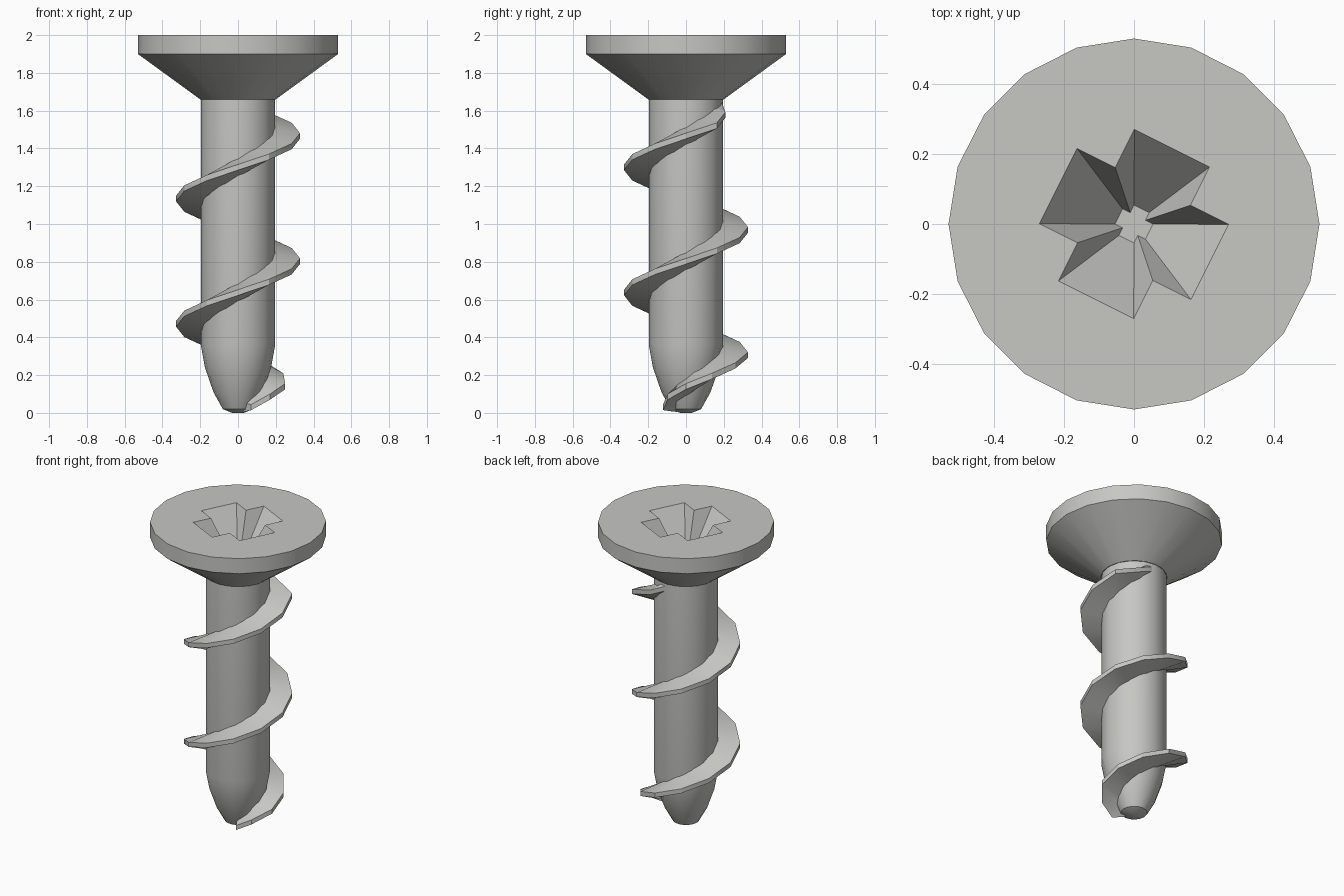
import bpy, bmesh, math
from math import sin, cos, pi, radians

if "Cube" in bpy.data.objects:
    bpy.data.objects.remove(bpy.data.objects["Cube"])

steel = bpy.data.materials.new("grey steel")
steel.diffuse_color = (0.57, 0.57, 0.55, 1)
steel.use_nodes = True
steel.node_tree.nodes["Principled BSDF"].inputs["Base Color"].default_value = steel.diffuse_color


def make(name, verts, faces, smooth=True):
    me = bpy.data.meshes.new(name)
    me.from_pydata(verts, [], faces)
    bm = bmesh.new()
    bm.from_mesh(me)
    bmesh.ops.recalc_face_normals(bm, faces=bm.faces)
    bm.to_mesh(me)
    bm.free()
    me.materials.append(steel)
    ob = bpy.data.objects.new(name, me)
    bpy.context.collection.objects.link(ob)
    return ob


def loft(name, rings, closed_caps=True):
    """Skin a list of equal-length vertex rings and cap both ends."""
    n = len(rings[0])
    verts = [v for r in rings for v in r]
    faces = [(k * n + i, k * n + (i + 1) % n, (k + 1) * n + (i + 1) % n, (k + 1) * n + i)
             for k in range(len(rings) - 1) for i in range(n)]
    faces += [tuple(range(n)), tuple(range(len(verts) - n, len(verts)))]
    return make(name, verts, faces)


def lathe(name, profile, n):
    return loft(name, [[(r * cos(2 * pi * i / n), r * sin(2 * pi * i / n), z)
                        for i in range(n)] for r, z in profile])


def smooth(ob):
    bpy.ops.object.select_all(action='DESELECT')
    ob.select_set(True)
    bpy.context.view_layer.objects.active = ob
    bpy.ops.object.shade_smooth_by_angle(angle=radians(30))


def lerp_table(table, x):
    for (x0, y0), (x1, y1) in zip(table, table[1:]):
        if x <= x1:
            t = max(0, (x - x0) / (x1 - x0))
            return y0 + (y1 - y0) * t
    return table[-1][1]


# Shank with rounded tip
core = [(0.03, 0.0), (0.08, 0.02), (0.13, 0.11), (0.175, 0.24), (0.197, 0.36), (0.197, 1.67)]
shank = lathe("shank", core, 16)

# Countersunk head
head = lathe("head", [(0.2, 1.66), (0.53, 1.9), (0.53, 2.0)], 20)

# Cross-shaped drive recess, tapering downwards
w, a = 0.12, 0.242
arm = [(a, -w), (a, w), (w, w)]
turn = radians(63.4)


def cross_ring(scale, z):
    ring = []
    for q in range(4):
        t = turn + q * pi / 2
        ring += [(scale * (x * cos(t) - y * sin(t)), scale * (x * sin(t) + y * cos(t)), z) for x, y in arm]
    return ring


cutter = loft("recess_cutter", [cross_ring(0.2, 1.74), cross_ring(1.0, 2.0), cross_ring(1.0, 2.05)])
cutter.hide_render = True
mod = head.modifiers.new("recess", 'BOOLEAN')
mod.operation = 'DIFFERENCE'
mod.solver = 'EXACT'
mod.object = cutter
bpy.context.view_layer.objects.active = head
bpy.ops.object.modifier_apply(modifier="recess")
bpy.data.objects.remove(cutter)

# Helical thread, twelve steps per turn, fading at both ends
outer = [(-60, 0.14), (0, 0.25), (90, 0.328), (750, 0.328), (780, 0.24), (810, 0.19)]
core_by_z = [(z, r) for r, z in core]
rings = []
for deg in range(-60, 811, 30):
    z = 0.14 + 0.663 * deg / 360
    ro = lerp_table(outer, deg)
    ri = min(lerp_table(core_by_z, z) - 0.03, ro - 0.01)
    hi = 0.05 if deg > -30 else 0.025
    c, s = cos(radians(deg)), sin(radians(deg))
    rings.append([(r * c, r * s, z + dz) for r, dz in
                  ((ri, -hi), (ro, -0.015), (ro, 0.015), (ri, hi))])
thread = loft("thread", rings)

for ob in (shank, head, thread):
    smooth(ob)
